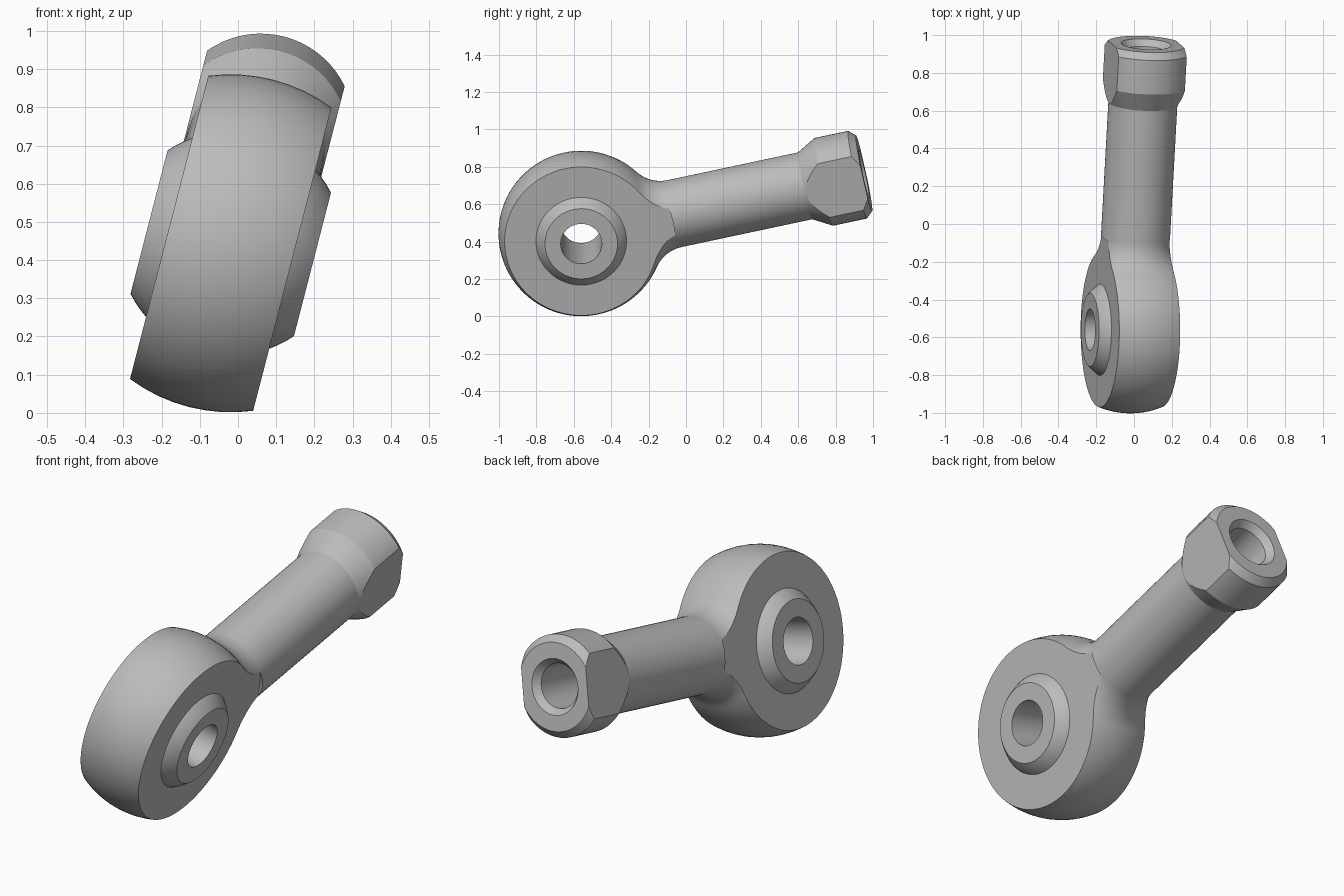
import bpy, bmesh
from math import sin, cos, pi, sqrt, atan2, hypot
from mathutils import Matrix, Vector

old = bpy.data.objects.get("Cube")
if old:
    bpy.data.objects.remove(old, do_unlink=True)

steel = bpy.data.materials.new("grey steel")
steel.use_nodes = True
grey = (0.5, 0.5, 0.5, 1)
steel.diffuse_color = grey
steel.node_tree.nodes["Principled BSDF"].inputs["Base Color"].default_value = grey

# Main sizes; local X is the eye axis, local Y the shank axis
EYE_R, EYE_HALF = 0.4425, 0.1665
SHANK_R, FILLET_R = 0.183, 0.19
BALL_R, BALL_HALF, BORE_R = 0.294, 0.221, 0.11
COLLAR_R, FLAT_HALF, END = 0.24, 0.186, 1.548


def arc(centre, radius, start, stop, steps):
    """Points (radius, height) on an arc; the angle is measured from the height axis."""
    angles = [start + (stop - start) * i / steps for i in range(steps + 1)]
    return [(centre[0] + radius * sin(a), centre[1] + radius * cos(a)) for a in angles]


def lathe(name, profile, axis, closed=False, segments=64):
    """Revolve a (radius, height) profile around a local axis."""
    bm = bmesh.new()
    side = Vector((0, 0, 1))
    verts = [bm.verts.new(side * r + axis * h) for r, h in profile]
    pairs = list(zip(verts, verts[1:])) + ([(verts[-1], verts[0])] if closed else [])
    edges = [bm.edges.new(p) for p in pairs]
    bmesh.ops.spin(bm, geom=verts + edges, cent=(0, 0, 0), axis=axis,
                   angle=2 * pi, steps=segments, use_duplicate=False)
    bmesh.ops.remove_doubles(bm, verts=bm.verts, dist=0.00005)
    bmesh.ops.recalc_face_normals(bm, faces=bm.faces)
    return make_object(name, bm)


def make_object(name, bm):
    mesh = bpy.data.meshes.new(name)
    bm.to_mesh(mesh)
    bm.free()
    mesh.materials.append(steel)
    obj = bpy.data.objects.new(name, mesh)
    bpy.context.collection.objects.link(obj)
    return obj


def rod(name, radius, low, high, axis):
    return lathe(name, [(0, low), (radius, low), (radius, high), (0, high)], axis)


def block(name, centre, size):
    bm = bmesh.new()
    bmesh.ops.create_cube(bm, size=1, matrix=Matrix.Translation(centre) @ Matrix.Diagonal((*size, 1)))
    return make_object(name, bm)


def cut(target, cutter):
    cutter.hide_render = True
    mod = target.modifiers.new("cut", "BOOLEAN")
    mod.operation, mod.solver, mod.object = "DIFFERENCE", "EXACT", cutter
    bpy.context.view_layer.objects.active = target
    bpy.ops.object.modifier_apply(modifier=mod.name)
    bpy.data.objects.remove(cutter, do_unlink=True)


X, Y = Vector((1, 0, 0)), Vector((0, 1, 0))

# Body: spherical eye, fillet, shank and flared collar with a countersunk hole
neck_r = SHANK_R + FILLET_R
neck_t = sqrt((EYE_R + FILLET_R) ** 2 - neck_r ** 2)
tangent = atan2(neck_r, neck_t)
profile = [(0, -EYE_R)] + arc((0, 0), EYE_R, pi, tangent, 40)[1:]
profile += arc((neck_r, neck_t), FILLET_R, pi + tangent, 1.5 * pi, 12)[1:]
profile += [(SHANK_R, 1.226), (COLLAR_R, 1.328), (COLLAR_R, 1.512), (0.207, END),
            (0.132, END), (0.105, END - 0.035), (0.105, 1.0), (0, 1.0)]
body = lathe("rod_end_body", profile, Y)

# Flat eye faces and wrench flats on both sides, then the ball seat
for s in (-1, 1):
    cut(body, rod("eye_face_cutter", 0.503, *sorted((s * EYE_HALF, s * 0.6)), X))
    cut(body, block("wrench_flat_cutter", (s * (FLAT_HALF + 0.2), 1.45, 0), (0.4, 0.6, 0.8)))
cut(body, rod("seat_cutter", 0.24, -0.5, 0.5, X))

# Swivel ball with its bore
face_angle = atan2(sqrt(BALL_R ** 2 - BALL_HALF ** 2), BALL_HALF)
ball_profile = arc((0, 0), BALL_R, pi - face_angle, face_angle, 20)
ball_profile += [(BORE_R, BALL_HALF), (BORE_R, -BALL_HALF)]
ball = lathe("swivel_ball", ball_profile, X, closed=True)

# Tilt into place
eye_axis = Vector((0.968, 0, -0.25)).normalized()
shank_axis = Vector((0.053, 0.977, 0.208))
shank_axis = (shank_axis - eye_axis * shank_axis.dot(eye_axis)).normalized()
third = eye_axis.cross(shank_axis)
place = Matrix.Translation((-0.019, -0.56, 0.444)) @ Matrix((eye_axis, shank_axis, third)).transposed().to_4x4()

for obj in (body, ball):
    obj.data.transform(place)
    bpy.ops.object.select_all(action="DESELECT")
    obj.select_set(True)
    bpy.context.view_layer.objects.active = obj
    bpy.ops.object.shade_smooth_by_angle(angle=0.33)
